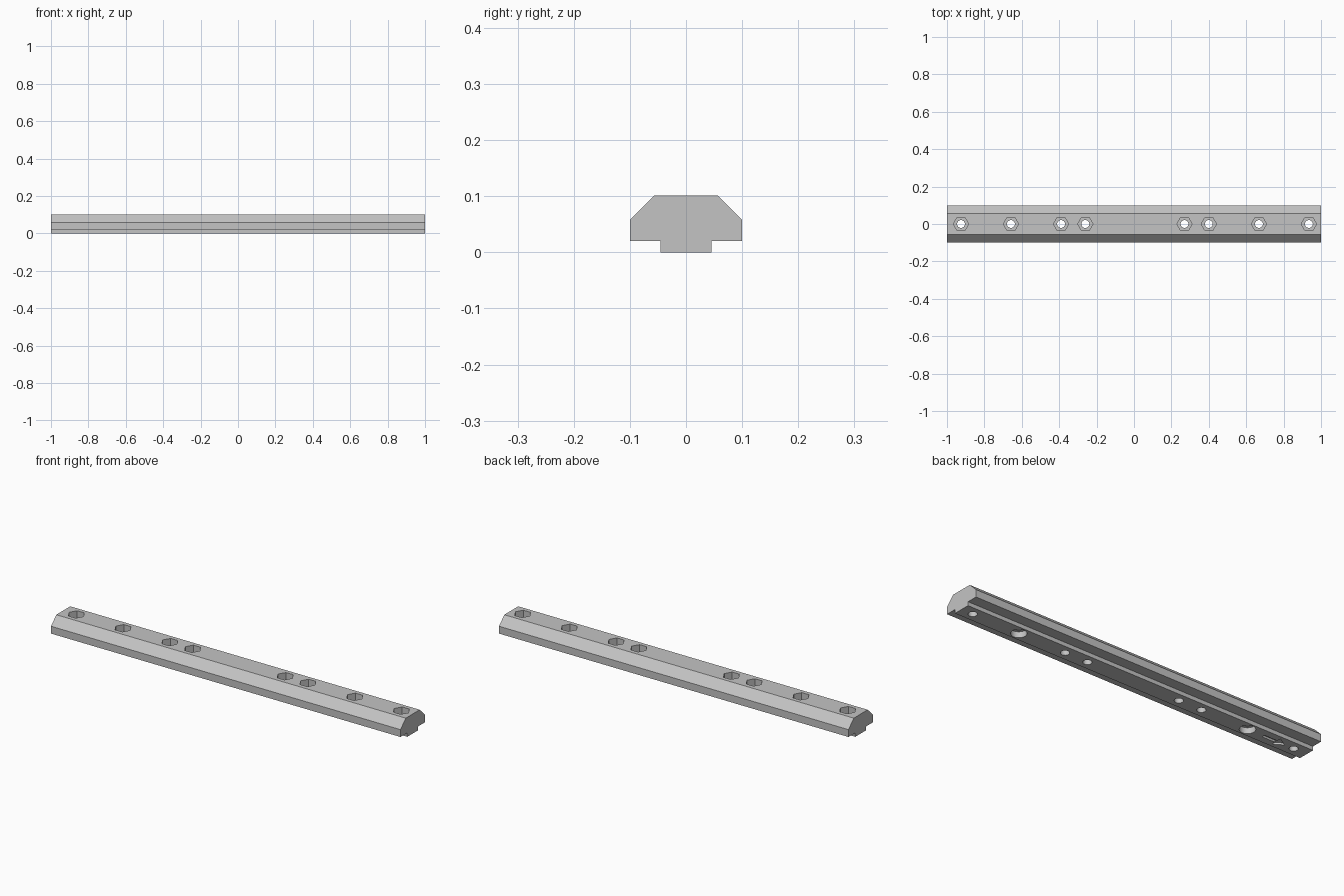
import bpy, bmesh, math
from mathutils import Matrix

if "Cube" in bpy.data.objects:
    bpy.data.objects.remove(bpy.data.objects["Cube"], do_unlink=True)

grey = bpy.data.materials.new("light grey metal")
grey.use_nodes = True
colour = (0.55, 0.55, 0.55, 1)
grey.diffuse_color = colour
grey.node_tree.nodes["Principled BSDF"].inputs["Base Color"].default_value = colour


def prisms(name, outlines, low, high, turn=Matrix()):
    """One object made of flat outlines extruded from low to high."""
    bm = bmesh.new()
    for outline in outlines:
        base = [bm.verts.new((a, b, low)) for a, b in outline]
        face = bm.faces.new(base)
        new = bmesh.ops.extrude_face_region(bm, geom=[face], use_keep_orig=True)["geom"]
        for v in new:
            if isinstance(v, bmesh.types.BMVert):
                v.co.z = high
    bmesh.ops.recalc_face_normals(bm, faces=bm.faces)
    bm.transform(turn)
    mesh = bpy.data.meshes.new(name)
    bm.to_mesh(mesh)
    bm.free()
    mesh.materials.append(grey)
    obj = bpy.data.objects.new(name, mesh)
    bpy.context.collection.objects.link(obj)
    return obj


def ring(x, radius, sides):
    steps = [math.tau * i / sides for i in range(sides)]
    return [(x + radius * math.cos(t), radius * math.sin(t)) for t in steps]


# Rail: mirrored cross-section (y, z) swept along x
half = [(0.045, 0), (0.045, 0.02), (0.1, 0.02), (0.1, 0.058), (0.057, 0.101)]
profile = half + [(-y, z) for y, z in reversed(half)]
along_x = Matrix(((0, 0, 1, 0), (1, 0, 0, 0), (0, 1, 0, 0), (0, 0, 0, 1)))
rail = prisms("rail", [profile], -1, 1, along_x)

# Hole positions, symmetric about a slightly shifted middle
middle = 0.005
spots = [middle + s * x for x in (0.265, 0.395, 0.663, 0.93) for s in (-1, 1)]
bored = [middle + s * 0.663 for s in (-1, 1)]

# Direction arrow engraved underneath, pointing to -x
upper = [(-0.75, 0.008), (-0.824, 0.008), (-0.824, 0.03)]
arrow = upper + [(-0.872, 0)] + [(x, -y) for x, y in reversed(upper)]

cutters = [
    prisms("hex_pockets", [ring(x, 0.041, 6) for x in spots], 0.05, 0.15),
    prisms("bolt_holes", [ring(x, 0.021, 24) for x in spots], -0.05, 0.15),
    prisms("counterbores", [ring(x, 0.037, 32) for x in bored], -0.05, 0.03),
    prisms("arrow_engraving", [arrow], -0.05, 0.01),
]

bpy.ops.object.select_all(action="DESELECT")
bpy.context.view_layer.objects.active = rail
rail.select_set(True)
for cutter in cutters:
    cutter.hide_render = True
    cut = rail.modifiers.new(cutter.name, "BOOLEAN")
    cut.operation = "DIFFERENCE"
    cut.solver = "EXACT"
    cut.object = cutter
    bpy.ops.object.modifier_apply(modifier=cut.name)
    bpy.data.objects.remove(cutter, do_unlink=True)

# Round bores smooth, everything else crisp
bpy.ops.object.shade_smooth_by_angle(angle=math.radians(25))
